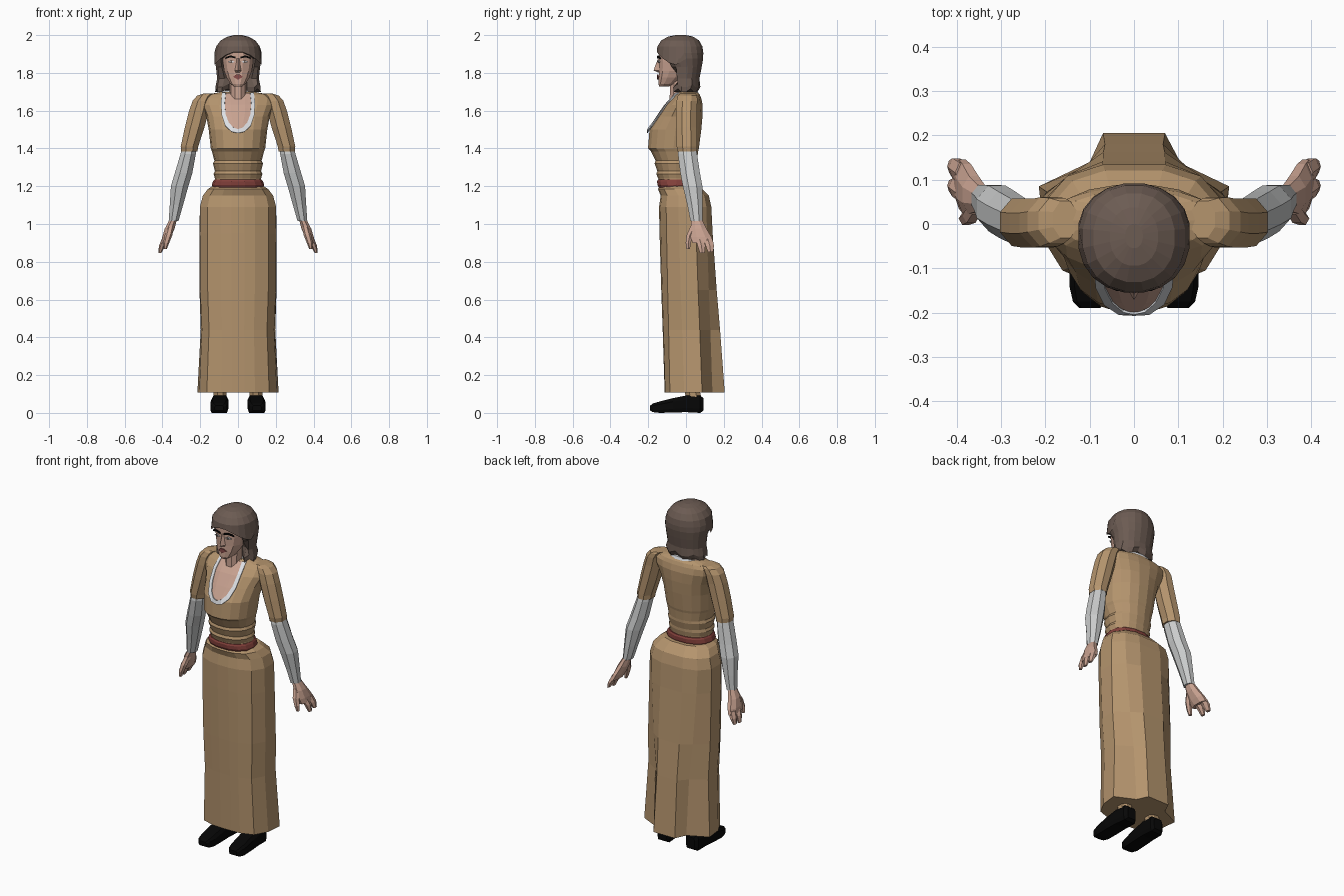
import bpy, bmesh, math
from mathutils import Vector
from mathutils.bvhtree import BVHTree


def material(name, rgb):
    m = bpy.data.materials.new(name)
    m.diffuse_color = (*rgb, 1)
    return m


TAN = material("tan cloth", (.46, .298, .155))
SKIN = material("skin", (.58, .36, .28))
HAIR = material("brown hair", (.15, .106, .086))
LINEN = material("grey linen", (.59, .6, .6))
TRIM = material("white trim", (.72, .74, .77))
RED = material("red sash", (.22, .05, .042))
BLACK = material("black leather", (.002, .002, .002))
LIPS = material("lips", (.27, .08, .075))


def finish(name, bm, mat, mirror=False):
    bmesh.ops.recalc_face_normals(bm, faces=bm.faces)
    me = bpy.data.meshes.new(name)
    bm.to_mesh(me)
    bm.free()
    me.materials.append(mat)
    ob = bpy.data.objects.new(name, me)
    bpy.context.collection.objects.link(ob)
    if mirror:
        ob.modifiers.new("mirror", 'MIRROR')
    return ob


def loft(name, rings, mat, mirror=False):
    """Skin a stack of closed rings and cap both ends."""
    bm = bmesh.new()
    vs = [[bm.verts.new(p) for p in r] for r in rings]
    n = len(vs[0])
    for a, b in zip(vs, vs[1:]):
        for i in range(n):
            j = (i + 1) % n
            bm.faces.new((a[i], a[j], b[j], b[i]))
    bm.faces.new(vs[0])
    bm.faces.new(vs[-1])
    return finish(name, bm, mat, mirror)


def oval(cx, cy, z, rx, ry, n=8, p=2.0):
    out = []
    for i in range(n):
        t = 2 * math.pi * (i + .5) / n
        c, s = math.sin(t), -math.cos(t)
        out.append((cx + rx * math.copysign(abs(c) ** (2 / p), c),
                    cy + ry * math.copysign(abs(s) ** (2 / p), s), z))
    return out


def body(name, sections, mat, n=14, p=2.3):
    """Centred loft from (z, half width, front y, back y)."""
    return loft(name, [oval(0, (f + b) / 2, z, rx, (b - f) / 2, n, p)
                       for z, rx, f, b in sections], mat)


def limb(name, sections, mat, n=8, p=2.0):
    """Mirrored loft from (x, y, z, half width, half depth)."""
    return loft(name, [oval(*s, n, p) for s in sections], mat, True)


def plate(name, points, mat, mirror=False, thick=.006):
    """Thin plate from (x, y, z) points, thickened along y."""
    return loft(name, [points, [(x, y + thick, z) for x, y, z in points]], mat, mirror)


def lerp_rows(rows, z):
    """Interpolate a table sorted by descending first value."""
    for a, b in zip(rows, rows[1:]):
        if a[0] >= z >= b[0]:
            t = (a[0] - z) / (a[0] - b[0])
            return [u + (v - u) * t for u, v in zip(a, b)]


# bodice with tucked waist
torso = body("bodice", [
    (1.19, .13, -.14, .04), (1.24, .122, -.148, .045), (1.265, .129, -.159, .05),
    (1.28, .122, -.153, .05), (1.32, .132, -.168, .06), (1.335, .125, -.163, .06),
    (1.385, .138, -.188, .066), (1.40, .144, -.203, .07), (1.50, .155, -.195, .083),
    (1.57, .168, -.15, .089), (1.63, .194, -.108, .09), (1.665, .197, -.075, .082),
    (1.684, .17, -.058, .074), (1.698, .095, -.045, .062)], TAN, 18, 2.15)
tree = BVHTree.FromPolygons([v.co for v in torso.data.vertices],
                            [list(f.vertices) for f in torso.data.polygons])


def on_front(x, z, lift):
    hit = tree.ray_cast(Vector((x, -1, z)), Vector((0, 1, 0)))[0]
    return (x, (hit.y if hit else -.05) - lift, z)


def surface(name, rows, lift, mat):
    bm = bmesh.new()
    g = [[bm.verts.new(on_front(x, z, lift)) for x, z in r] for r in rows]
    for a, b in zip(g, g[1:]):
        for i in range(len(a) - 1):
            bm.faces.new((a[i], a[i + 1], b[i + 1], b[i]))
    ob = finish(name, bm, mat)
    m = ob.modifiers.new("thickness", 'SOLIDIFY')
    m.thickness = .006
    m.offset = 0
    return ob


# open neckline: skin plate and white edging that follow the bodice
neckline = [(1.692, .064), (1.64, .07), (1.58, .065), (1.535, .048), (1.51, .024), (1.502, .002)]
levels = sorted([1.692 - .19 * i / 12 for i in range(13)] + [1.684, 1.665, 1.63, 1.57], reverse=True)
rows = []
for z in levels:
    w = lerp_rows(neckline, max(z, 1.5021))[1] + .006
    rows.append([(w * (i / 4 - 1), z) for i in range(9)])
surface("chest", rows, .005, SKIN)
inner = [(x, z) for z, x in neckline[:-1]] + [(0, 1.502)]
outer = [(.083, 1.696), (.09, 1.64), (.086, 1.575), (.067, 1.519), (.034, 1.488), (0, 1.481)]
edge = list(zip(inner, outer))
edge += [((-a[0], a[1]), (-b[0], b[1])) for a, b in reversed(edge[:-1])]
surface("neckline_trim", edge, .01, TRIM)
body("collar_trim", [(1.685, .094, -.04, .07), (1.707, .08, -.032, .062)], TRIM)

# red sash
body("sash", [(1.194, .136, -.147, .052), (1.207, .139, -.154, .056),
              (1.226, .132, -.155, .056), (1.235, .125, -.15, .05)], RED)

# long skirt: half outlines blended from hip to hem, with a pleat behind
hip = [(.035, -.143), (.09, -.135), (.16, -.105), (.2, -.04), (.2, .05), (.15, .108), (.07, .134)]
hem = [(.035, -.113), (.09, -.11), (.165, -.085), (.205, -.01), (.215, .085), (.10, .14), (.07, .205)]
skirt = []
for z, t, sx, sy in [(1.2, 0, .68, .76), (1.185, 0, .8, .85), (1.15, 0, .93, .92), (1.09, 0, 1.01, 1),
                     (.95, .1, 1.01, 1), (.65, .4, .99, 1), (.44, .65, .94, 1), (.108, 1, 1, 1)]:
    half = [((a[0] + (b[0] - a[0]) * t) * sx,
             -.03 * (1 - sy) + (a[1] + (b[1] - a[1]) * t) * sy, z) for a, b in zip(hip, hem)]
    if z > 1.18:
        half = [(x, y - .022, z) for x, y, z in half]
    skirt.append(half + [(-x, y, z) for x, y, z in reversed(half)])
loft("skirt", skirt, TAN)

# arms: short sleeves over linen undersleeves, sleeve tops sunk into the shoulders
limb("sleeve", [(.155, .01, 1.69, .03, .045), (.174, .008, 1.68, .045, .055), (.192, .005, 1.652, .052, .06),
                (.206, .002, 1.60, .057, .06), (.23, .002, 1.51, .056, .06), (.257, .004, 1.41, .05, .058),
                (.258, .006, 1.385, .047, .055)], TAN)
limb("undersleeve", [(.257, .006, 1.42, .036, .045), (.264, .008, 1.37, .044, .055),
                     (.288, .022, 1.27, .05, .056), (.309, .035, 1.20, .05, .056),
                     (.326, .048, 1.10, .038, .044), (.341, .056, 1.015, .028, .035)], LINEN)

# hands: palm, joined fingers and a separate thumb
limb("palm", [(.34, .056, 1.03, .02, .028), (.362, .066, .975, .028, .046),
              (.378, .08, .93, .025, .06), (.388, .09, .9, .02, .06)], SKIN)
for i, (y, w) in enumerate([(.078, .024), (.122, .026)]):
    limb(f"fingers_{i + 1}", [(.384, y - .006, .92, .02, w), (.402, y + .004, .885, .016, w),
                              (.414, y + .008, .846 + .006 * i, .008, w * .6)], SKIN, 6)
limb("thumb", [(.356, .042, .985, .018, .022), (.368, .02, .94, .02, .02),
               (.38, .012, .90, .016, .016), (.386, .012, .868, .009, .01)], SKIN, 6)

# neck and head
body("neck", [(1.58, .05, -.11, .03), (1.65, .046, -.09, .035), (1.77, .044, -.085, .03)], SKIN, 10)
body("head", [(1.728, .022, -.143, -.09), (1.742, .042, -.148, -.05), (1.775, .062, -.147, -.01),
              (1.81, .075, -.145, .02), (1.86, .083, -.146, .04), (1.92, .083, -.146, .04),
              (1.945, .07, -.122, .03)], SKIN, 12)
loft("nose", [[(-w, -.142, z), (0, y, z), (w, -.142, z)] for z, w, y in
              [(1.803, .013, -.15), (1.813, .018, -.172), (1.84, .012, -.162), (1.875, .009, -.148)]], SKIN)

# painted face details
plate("mouth", [(-.026, -.147, 1.779), (0, -.153, 1.764), (.026, -.147, 1.779),
                (.01, -.153, 1.791), (-.01, -.153, 1.791)], LIPS)
plate("eye", [(.018, -.149, 1.858), (.035, -.149, 1.852), (.055, -.142, 1.858), (.036, -.149, 1.868)], TRIM, True)
plate("pupil", [(.031, -.151, 1.855), (.039, -.151, 1.855), (.039, -.151, 1.866), (.031, -.151, 1.866)], HAIR, True)
plate("eyebrow", [(.012, -.153, 1.876), (.04, -.151, 1.883), (.068, -.138, 1.873),
                  (.064, -.141, 1.884), (.04, -.151, 1.893), (.012, -.153, 1.885)], BLACK, True)

# bobbed hair: fringe edge arches over the forehead, locks stay behind the cheeks
hair = []
for k, (z, rx, f, b) in enumerate([
        (1.70, .122, -.085, .062), (1.725, .121, -.092, .077), (1.77, .112, -.09, .072), (1.83, .118, -.10, .084),
        (1.875, .127, -.13, .092), (1.905, .127, -.156, .093), (1.94, .117, -.153, .088),
        (1.972, .093, -.132, .07), (1.992, .055, -.095, .038), (2.0, .02, -.055, 0)]):
    ring = []
    for i, (x, y, zz) in enumerate(oval(0, (f + b) / 2, z, rx, (b - f) / 2, 20, 2.15)):
        if k < 5 and y < -.02 and abs(x) < .085:
            y = -.025
            x *= .88
        if k < 2:
            zz += .016 * (i % 3 == 0)
            x, y = x * (1 - .05 * (i % 2)), y * (1 - .08 * (i % 2))
        if k == 5 and y < -.03:
            zz -= 4.5 * x * x - .008
        ring.append((x, y, zz))
    hair.append(ring)
loft("hair", hair, HAIR)

# ankles and shoes
limb("ankle", [(.095, .04, .05, .032, .04), (.095, .04, .085, .038, .044), (.095, .03, .125, .038, .044)], TAN)
shoe = []
for y, cx, w, h, lift in [(.092, .093, .028, .078, .012), (.075, .094, .042, .092, 0), (.0, .096, .045, .092, .004),
                          (-.07, .098, .047, .078, .002), (-.14, .1, .046, .06, 0), (-.175, .1, .038, .05, .004),
                          (-.19, .1, .024, .038, .012)]:
    shoe.append([(cx + w * a, y, lift + (h - lift) * b) for a, b in
                 [(-.85, 0), (.85, 0), (1, .25), (1, .75), (.75, 1), (-.75, 1), (-1, .75), (-1, .25)]])
loft("shoe", shoe, BLACK, True)
